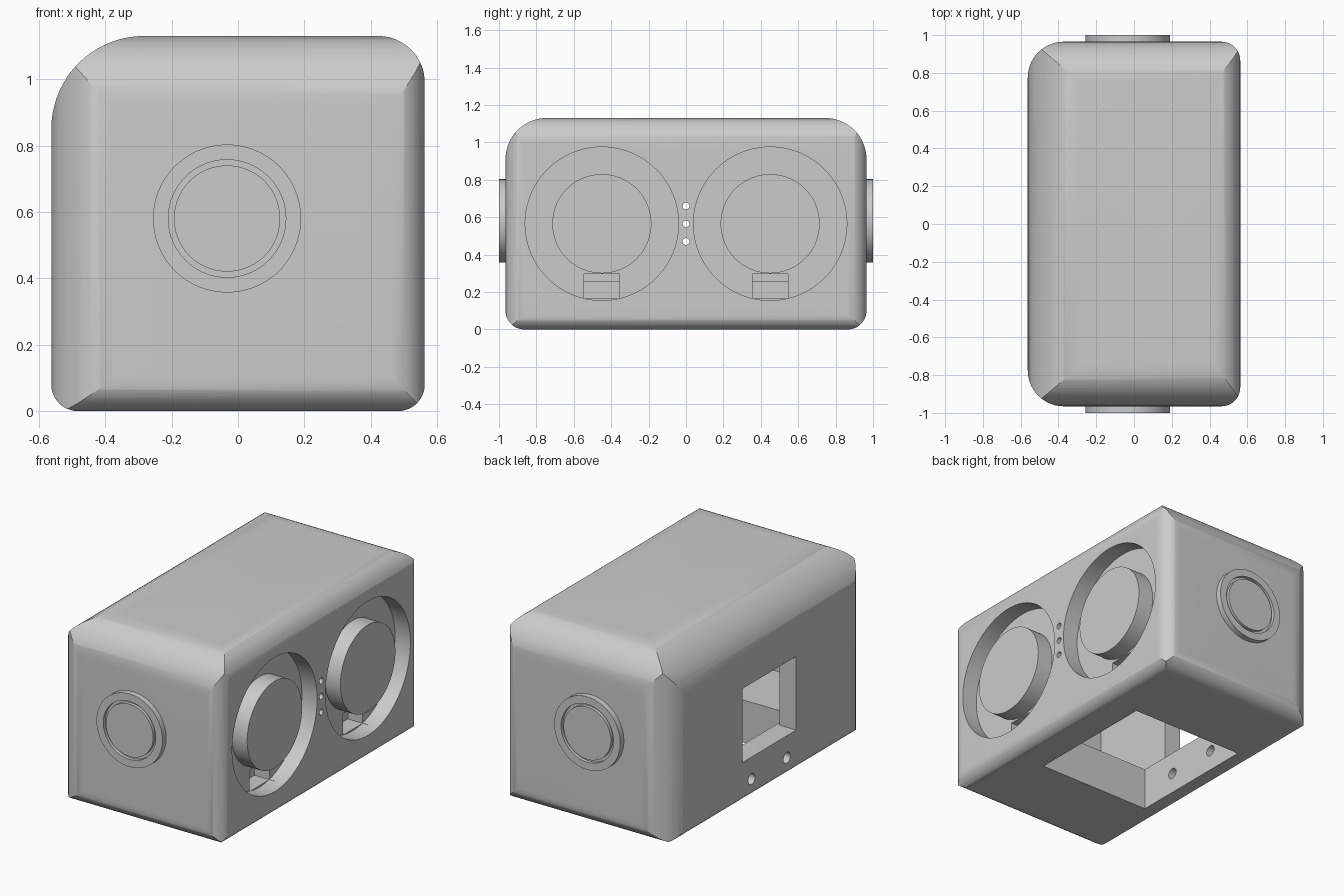
import bpy, bmesh, math
from mathutils import Vector, Matrix

cube = bpy.data.objects.get("Cube")
if cube:
    bpy.data.objects.remove(cube, do_unlink=True)

grey = bpy.data.materials.new("plain grey")
grey.use_nodes = True
colour = (0.6, 0.6, 0.6, 1)
grey.diffuse_color = colour
grey.node_tree.nodes["Principled BSDF"].inputs["Base Color"].default_value = colour

W, D, H = 0.5625, 0.965, 1.13


def finish(name, bm):
    bmesh.ops.recalc_face_normals(bm, faces=bm.faces)
    mesh = bpy.data.meshes.new(name)
    bm.to_mesh(mesh)
    bm.free()
    ob = bpy.data.objects.new(name, mesh)
    bpy.context.collection.objects.link(ob)
    mesh.materials.append(grey)
    return ob


def rounded(u0, u1, v0, v1, radii, steps=18):
    """Rectangle outline; radii run from (u0,v0) anticlockwise."""
    corners = [(u0, v0, 1, 1), (u1, v0, -1, 1), (u1, v1, -1, -1), (u0, v1, 1, -1)]
    pts = []
    for i, ((u, v, su, sv), r) in enumerate(zip(corners, radii)):
        for k in range(steps + 1):
            a = math.pi + (i + k / steps) * math.pi / 2
            pts.append((u + su * r + r * math.cos(a), v + sv * r + r * math.sin(a)))
    return pts


def prism(name, pts, place, start, end):
    bm = bmesh.new()
    face = bm.faces.new([bm.verts.new(place(u, v, start)) for u, v in pts])
    new = bmesh.ops.extrude_face_region(bm, geom=[face])["geom"]
    shift = Vector(place(0, 0, end)) - Vector(place(0, 0, start))
    bmesh.ops.translate(bm, vec=shift, verts=[g for g in new if isinstance(g, bmesh.types.BMVert)])
    return finish(name, bm)


def box(name, x0, x1, y0, y1, z0, z1):
    bm = bmesh.new()
    bmesh.ops.create_cube(bm, size=1)
    bmesh.ops.scale(bm, vec=(x1 - x0, y1 - y0, z1 - z0), verts=bm.verts)
    bmesh.ops.translate(bm, vec=((x0 + x1) / 2, (y0 + y1) / 2, (z0 + z1) / 2), verts=bm.verts)
    return finish(name, bm)


def lathe(name, profile, axis, centre, closed=False, steps=96):
    """Turn (radius, height) points about an axis."""
    bm = bmesh.new()
    vs = [bm.verts.new((r, 0, h)) for r, h in profile]
    edges = [bm.edges.new(p) for p in zip(vs, vs[1:] + vs[:1] if closed else vs[1:])]
    bmesh.ops.spin(bm, geom=vs + edges, cent=(0, 0, 0), axis=(0, 0, 1),
                   angle=2 * math.pi, steps=steps)
    bmesh.ops.remove_doubles(bm, verts=bm.verts, dist=1e-5)
    turn = Vector((0, 0, 1)).rotation_difference(Vector(axis)).to_matrix().to_4x4()
    bmesh.ops.transform(bm, matrix=Matrix.Translation(centre) @ turn, verts=bm.verts)
    return finish(name, bm)


def rod(name, x0, x1, y, z, r):
    return lathe(name, [(0, 0), (r, 0), (r, x1 - x0), (0, x1 - x0)], (1, 0, 0), (x0, y, z), steps=32)


def combine(target, tool, operation):
    mod = target.modifiers.new("cut", "BOOLEAN")
    mod.operation, mod.solver, mod.object = operation, "EXACT", tool
    bpy.context.view_layer.objects.active = target
    bpy.ops.object.modifier_apply(modifier=mod.name)
    bpy.data.objects.remove(tool, do_unlink=True)


def smooth(ob):
    bpy.ops.object.select_all(action="DESELECT")
    ob.select_set(True)
    bpy.context.view_layer.objects.active = ob
    bpy.ops.object.shade_smooth_by_angle(angle=math.radians(25))


# Housing: three rounded outlines crossed, giving mitred corners
body = prism("housing", rounded(-W, W, 0, H, (0.08, 0.08, 0.14, 0.28)),
             lambda u, v, w: (u, w, v), -D, D)
side = prism("side_outline", rounded(-D, D, 0, H, (0.1, 0.1, 0.22, 0.22)),
             lambda u, v, w: (w, u, v), -W - 0.1, W + 0.1)
plan = prism("plan_outline", rounded(-W, W, -D, D, (0.19, 0.1, 0.1, 0.19)),
             lambda u, v, w: (u, v, w), -0.1, H + 0.1)
combine(body, side, "INTERSECT")
combine(body, plan, "INTERSECT")

# Inner chamber, bottom opening and rear window
combine(body, box("chamber", -0.45, 0.34, -0.83, 0.83, 0.26, 1.0), "DIFFERENCE")
combine(body, box("bottom_opening", -0.43, 0.33, -0.415, 0.415, -0.1, 0.3), "DIFFERENCE")
combine(body, box("window", -0.7, -0.4, -0.26, 0.26, 0.26, 0.71), "DIFFERENCE")

# Ring recesses, each with a cable slot
for y in (-0.45, 0.45):
    ring = lathe("ring_recess", [(0.265, 0), (0.41, 0), (0.41, 0.2), (0.265, 0.2)],
                 (1, 0, 0), (0.46, y, 0.565), closed=True)
    combine(body, ring, "DIFFERENCE")
    combine(body, box("slot", 0.36, 0.5, y - 0.095, y + 0.095, 0.165, 0.295), "DIFFERENCE")
    combine(body, box("slot_pass", 0.3, 0.4, y - 0.095, y + 0.095, 0.26, 0.295), "DIFFERENCE")

# Indicator holes and screw holes
for z in (0.47, 0.565, 0.66):
    combine(body, rod("indicator_hole", 0.3, 0.7, 0, z, 0.018), "DIFFERENCE")
for y in (-0.17, 0.17):
    combine(body, rod("screw_hole", -0.7, -0.35, y, 0.125, 0.033), "DIFFERENCE")
smooth(body)

# Round end caps with a narrow groove
for name, s in (("front_cap", -1), ("back_cap", 1)):
    cap = lathe(name, [(0, 0.05), (0.16, 0.05), (0.16, 0.03), (0.177, 0.03),
                       (0.177, 0.05), (0.223, 0.05), (0.223, 0), (0, 0)],
                (0, s, 0), (-0.033, s * 0.95, 0.58))
    smooth(cap)
